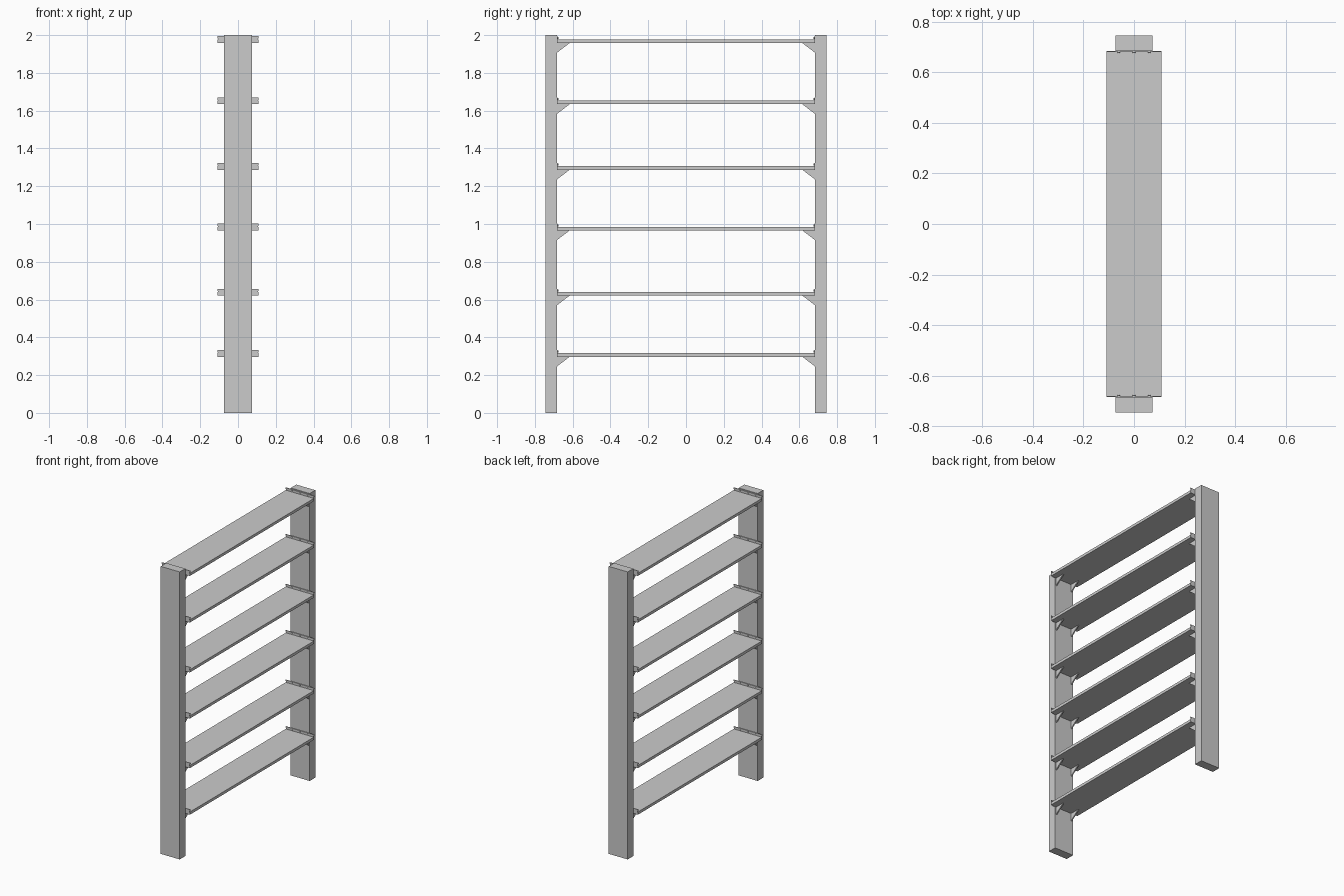
import bpy, bmesh
from mathutils import Vector

if "Cube" in bpy.data.objects:
    bpy.data.objects.remove(bpy.data.objects["Cube"])


def prism(name, pts, offset):
    """Extrude a closed planar outline along an offset vector."""
    bm = bmesh.new()
    face = bm.faces.new([bm.verts.new(p) for p in pts])
    ext = bmesh.ops.extrude_face_region(bm, geom=[face])
    verts = [g for g in ext["geom"] if isinstance(g, bmesh.types.BMVert)]
    bmesh.ops.translate(bm, vec=Vector(offset), verts=verts)
    bmesh.ops.recalc_face_normals(bm, faces=bm.faces)
    mesh = bpy.data.meshes.new(name)
    bm.to_mesh(mesh)
    bm.free()
    obj = bpy.data.objects.new(name, mesh)
    bpy.context.collection.objects.link(obj)
    return obj


def box(name, x0, x1, y0, y1, z0, z1):
    pts = [(x0, y0, z0), (x1, y0, z0), (x1, y1, z0), (x0, y1, z0)]
    return prism(name, pts, (0, 0, z1 - z0))


# Upright posts
for s in (-1, 1):
    box("post", -0.073, 0.073, *sorted((s * 0.684, s * 0.745)), 0, 2)

for z in (0.297, 0.621, 0.287 + 1, 0.966, 1.634, 1.958):
    # Shelf board
    box("shelf", -0.108, 0.108, -0.682, 0.682, z, z + 0.019)
    for s in (-1, 1):
        y = s * 0.684
        # Tapered upright lip at the shelf end
        prism("shelf_end_lip",
              [(-0.104, y, z), (0.104, y, z), (0.109, y, z + 0.036), (-0.109, y, z + 0.036)],
              (0, -s * 0.005, 0))
        # Triangular support brackets under the shelf
        for x in (-0.062, 0.062):
            prism("support_bracket",
                  [(x - 0.004, y, z), (x - 0.004, s * 0.616, z), (x - 0.004, y, z - 0.052)],
                  (0.008, 0, 0))
        # Screw heads on the lip
        for x in (-0.06, 0, 0.06):
            bpy.ops.mesh.primitive_cylinder_add(
                vertices=8, radius=0.005, depth=0.004,
                location=(x, s * 0.678, z + 0.027), rotation=(1.5708, 0, 0))
            bpy.context.object.name = "screw_head"
